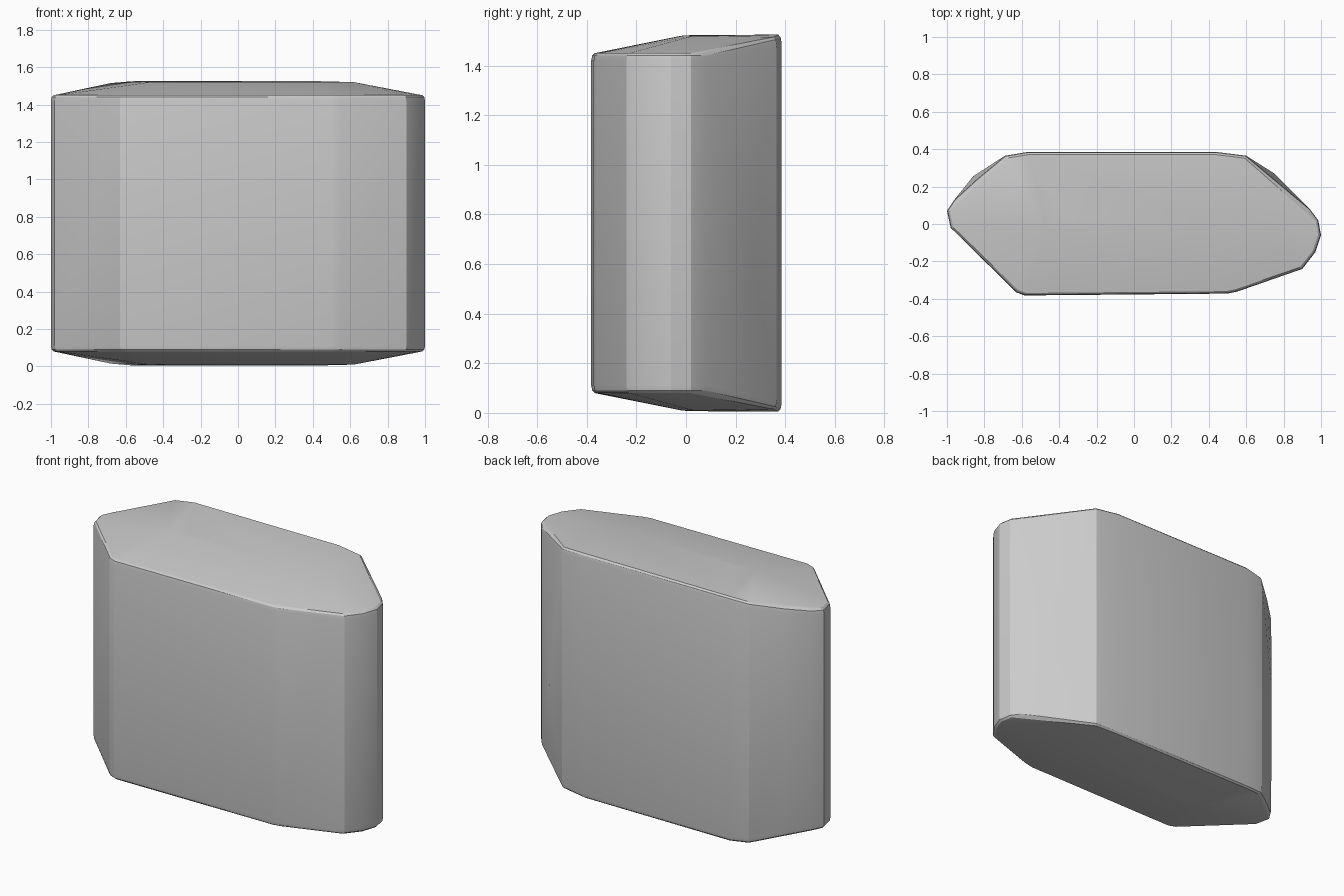
import bpy
import bmesh
import math

cube = bpy.data.objects.get("Cube")
if cube:
    bpy.data.objects.remove(cube, do_unlink=True)

HEIGHT = 1.53
LOW, HIGH = 1.45, 1.525

# Outline in plan with the height of the upper rim at each corner
outline = [
    (-0.63, -0.365, LOW), (-0.585, -0.382, LOW), (0.50, -0.372, LOW),
    (0.55, -0.362, LOW), (0.90, -0.24, LOW), (0.97, -0.15, LOW),
    (1.0, -0.06, LOW), (0.985, 0.02, LOW), (0.94, 0.08, LOW),
    (0.60, 0.365, 1.515), (0.44, 0.385, HIGH), (-0.57, 0.385, HIGH),
    (-0.69, 0.365, 1.515), (-0.84, 0.24, 1.48), (-0.96, 0.13, 1.455),
    (-1.0, 0.07, LOW), (-0.98, -0.02, LOW),
]
# Low crown on the upper face
crown = [(-0.47, -0.02, 1.52), (-0.37, 0.02, 1.523),
         (0.45, -0.01, 1.521), (0.62, 0.03, 1.52)]
# Side bulges at mid height
bulges = [(0.75, 0.27, 0.58), (-0.86, 0.255, 0.85)]

bm = bmesh.new()


def add_both_ends(x, y, z):
    """Add a point and its mirror image in the mid-height plane."""
    bm.verts.new((x, y, z))
    bm.verts.new((x, y, HEIGHT - z))


# Wall, rounded rim and crown points
for x, y, z in outline:
    for scale_x, scale_y, drop in ((1, 1, 0.03), (0.996, 0.99, 0.01), (0.985, 0.965, 0)):
        add_both_ends(x * scale_x, y * scale_y, z - drop)
for point in crown:
    add_both_ends(*point)
for point in bulges:
    bm.verts.new(point)

# Wrap the points in a faceted skin
hull = bmesh.ops.convex_hull(bm, input=bm.verts[:])
loose = {g for g in hull["geom_interior"] + hull["geom_unused"]
         if isinstance(g, bmesh.types.BMVert)}
bmesh.ops.delete(bm, geom=list(loose), context="VERTS")
bmesh.ops.dissolve_limit(bm, angle_limit=math.radians(0.5),
                         verts=bm.verts[:], edges=bm.edges[:])
bmesh.ops.recalc_face_normals(bm, faces=bm.faces[:])

mesh = bpy.data.meshes.new("faceted_block")
bm.to_mesh(mesh)
bm.free()
block = bpy.data.objects.new("faceted_block", mesh)
bpy.context.collection.objects.link(block)

# Single grey material
grey = bpy.data.materials.new("plain_grey")
grey.use_nodes = True
colour = (0.6, 0.6, 0.6, 1)
grey.diffuse_color = colour
grey.node_tree.nodes["Principled BSDF"].inputs["Base Color"].default_value = colour
mesh.materials.append(grey)

# Smooth shading that keeps the rim crisp
bpy.ops.object.select_all(action="DESELECT")
block.select_set(True)
bpy.context.view_layer.objects.active = block
bpy.ops.object.shade_smooth_by_angle(angle=math.radians(20))
